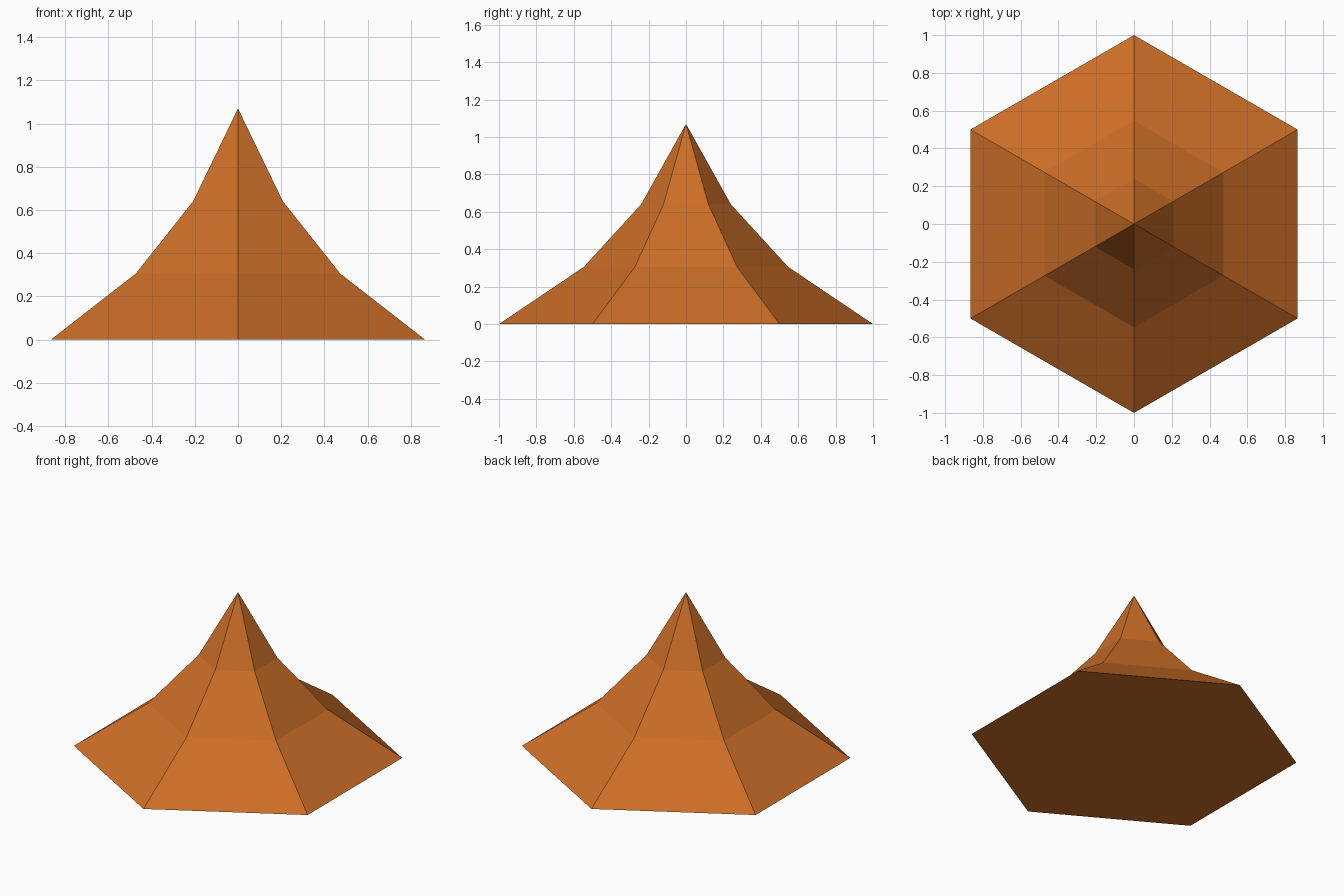
import bpy, bmesh
from math import cos, sin, pi

cube = bpy.data.objects.get("Cube")
if cube:
    bpy.data.objects.remove(cube, do_unlink=True)

# Burnt orange surface
mat = bpy.data.materials.new("burnt_orange")
mat.use_nodes = True
color = (0.60, 0.155, 0.02, 1.0)
mat.diffuse_color = color
mat.node_tree.nodes["Principled BSDF"].inputs["Base Color"].default_value = color

# Flared six-sided roof: (radius, height) of each ring, then the peak
SIDES = 6
PROFILE = [(1.0, 0.0), (0.547, 0.305), (0.24, 0.64)]
PEAK = 1.07

bm = bmesh.new()
rings = []
for radius, height in PROFILE:
    angles = [pi / 2 + 2 * pi * i / SIDES for i in range(SIDES)]
    rings.append([bm.verts.new((radius * cos(a), radius * sin(a), height)) for a in angles])
tip = bm.verts.new((0, 0, PEAK))

# Flat underside
bm.faces.new(rings[0][::-1])

# Sloping bands and the pointed cap
for i in range(SIDES):
    j = (i + 1) % SIDES
    for low, high in zip(rings, rings[1:]):
        bm.faces.new((low[i], low[j], high[j], high[i]))
    bm.faces.new((rings[-1][i], rings[-1][j], tip))

bmesh.ops.recalc_face_normals(bm, faces=bm.faces)
mesh = bpy.data.meshes.new("flared_roof")
bm.to_mesh(mesh)
bm.free()
mesh.materials.append(mat)
roof = bpy.data.objects.new("flared_roof", mesh)
bpy.context.collection.objects.link(roof)
